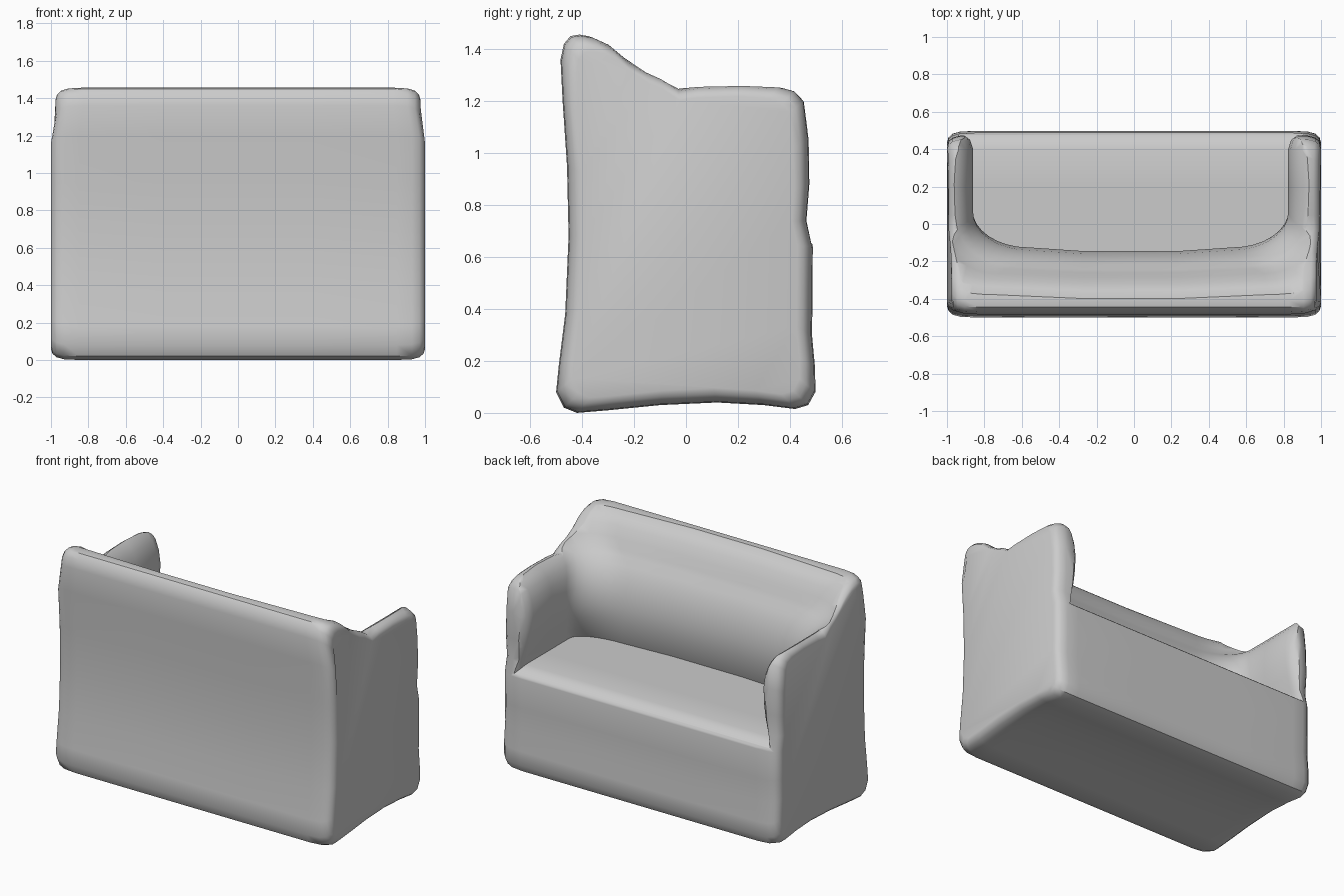
import bpy, bmesh, math

cube = bpy.data.objects.get("Cube")
if cube:
    bpy.data.objects.remove(cube, do_unlink=True)

fabric = bpy.data.materials.new("light grey fabric")
fabric.use_nodes = True
GREY = (0.6, 0.6, 0.6, 1)
fabric.diffuse_color = GREY
fabric.node_tree.nodes["Principled BSDF"].inputs["Base Color"].default_value = GREY


def make_object(name, bm):
    bmesh.ops.recalc_face_normals(bm, faces=bm.faces)
    mesh = bpy.data.meshes.new(name)
    bm.to_mesh(mesh)
    bm.free()
    mesh.materials.append(fabric)
    ob = bpy.data.objects.new(name, mesh)
    bpy.context.collection.objects.link(ob)
    return ob


def bridge(bm, a, b):
    n = len(a)
    for i in range(n):
        j = (i + 1) % n
        bm.faces.new((a[i], a[j], b[j], b[i]))


# Upholstered body: side profile (y, z) lofted across x with rounded ends
side = [(-.42, 0), (-.47, .02), (-.5, .08), (-.49, .18), (-.465, .38), (-.452, .68),
        (-.458, .95), (-.475, 1.2), (-.483, 1.36), (-.47, 1.42), (-.445, 1.45),
        (-.41, 1.456), (-.36, 1.447), (-.3, 1.42), (-.24, 1.37), (-.16, 1.32),
        (-.1, 1.295), (-.03, 1.25), (.05, 1.26), (.22, 1.265), (.36, 1.257),
        (.42, 1.24), (.455, 1.2), (.473, 1.05), (.476, .88), (.465, .74),
        (.488, .64), (.487, .45), (.485, .3), (.497, .17), (.498, .08), (.47, .03),
        (.42, .015), (.3, .03), (.12, .04), (-.1, .03), (-.3, .01)]
half = [(1, .06), (.992, .035), (.97, .015), (.93, .004), (.85, 0), (.4, 0)]
slices = half + [(-x, s) for x, s in reversed(half)]
bm = bmesh.new()
loops = []
for x, inset in slices:
    loop = []
    for y, z in side:
        taper = 1 - .025 * min(1, max(0, (z - 1.2) / .15))
        loop.append(bm.verts.new((x * taper, y * (1 - inset / .49),
                                  .7 + (z - .7) * (1 - inset / .72))))
    loops.append(loop)
for a, b in zip(loops, loops[1:]):
    bridge(bm, a, b)
bm.faces.new(loops[0])
bm.faces.new(loops[-1])
body = make_object("sofa_body", bm)

# Seat hollow: U-shaped rings (z, half width, back y, corner depth)
levels = [(.695, .895, -.19, .12), (.75, .885, -.17, .15), (.85, .86, -.15, .18),
          (.95, .845, -.145, .2), (1.05, .842, -.16, .2), (1.13, .855, -.185, .2),
          (1.19, .88, -.215, .2), (1.235, .915, -.245, .21), (1.265, .965, -.26, .22),
          (1.32, 1.01, -.285, .25), (1.38, 1.02, -.32, .2), (1.42, 1.03, -.355, .14),
          (1.445, 1.04, -.395, .08), (1.6, 1.06, -.46, .05)]
bm = bmesh.new()
rings = []
for z, w, back, depth in levels:
    flare = max(0, .96 - w) * .7
    path = [(w + flare, .9), (w + flare, .5), (w + flare * .6, .475),
            (w + flare * .2, .45), (w, .4), (w, .2)]
    for k in range(9):
        t = k / 8 * math.pi / 2
        path.append((w - .3 * (1 - math.cos(t)), back + .02 + depth * (1 - math.sin(t))))
    path.append((.25, back))
    path += [(-x, y) for x, y in reversed(path)]
    # the front of the seat rolls over softly
    rings.append([bm.verts.new((x - .018, y, z - .06 * min(1, max(0, (y - .4) / .1)) ** 2))
                  for x, y in path])
for a, b in zip(rings, rings[1:]):
    bridge(bm, a, b)
for ring in (rings[0], rings[-1]):
    n = len(ring)
    for i in range(n // 2 - 1):
        bm.faces.new((ring[i], ring[i + 1], ring[n - 2 - i], ring[n - 1 - i]))
hollow = make_object("seat_hollow_cutter", bm)
hollow.hide_render = True

# Carve the seat, arms and backrest
cut = body.modifiers.new("seat_hollow", "BOOLEAN")
cut.operation = "DIFFERENCE"
cut.solver = "EXACT"
cut.object = hollow
bpy.ops.object.select_all(action="DESELECT")
body.select_set(True)
bpy.context.view_layer.objects.active = body
bpy.ops.object.modifier_apply(modifier=cut.name)
bpy.data.objects.remove(hollow, do_unlink=True)
bpy.ops.object.shade_smooth_by_angle(angle=math.radians(40))
